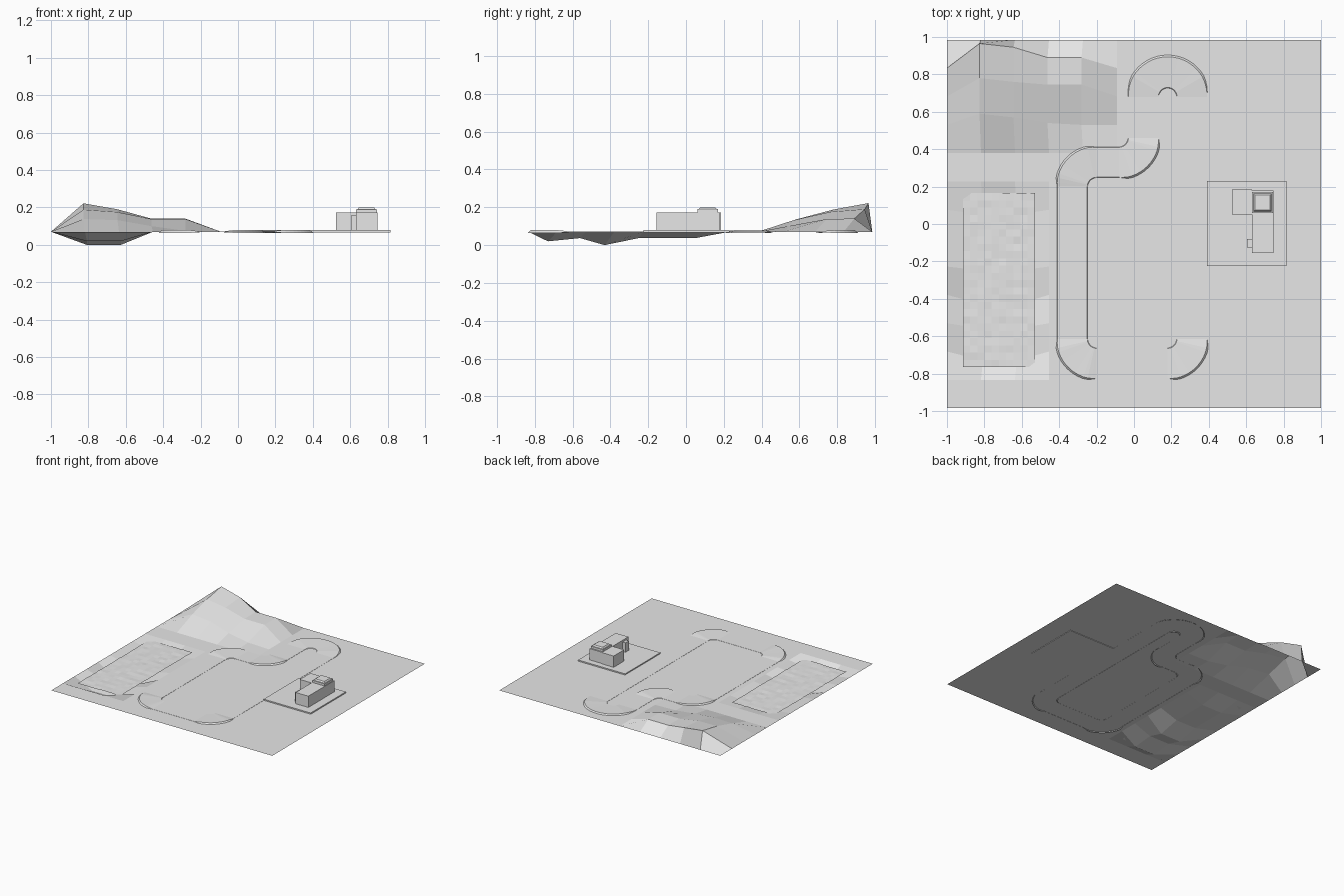
import bpy
import bmesh
import math
import random

random.seed(4)
old = bpy.data.objects.get("Cube")
if old:
    bpy.data.objects.remove(old, do_unlink=True)

grey = bpy.data.materials.new("plain_grey")
grey.use_nodes = True
grey.diffuse_color = (0.8, 0.8, 0.8, 1)
grey.node_tree.nodes["Principled BSDF"].inputs["Base Color"].default_value = (0.8, 0.8, 0.8, 1)

GROUND = 0.07


def finish(name, bm):
    mesh = bpy.data.meshes.new(name)
    bm.to_mesh(mesh)
    bm.free()
    mesh.materials.append(grey)
    obj = bpy.data.objects.new(name, mesh)
    bpy.context.collection.objects.link(obj)
    return obj


def sheet(name, xs, ys, place):
    """Grid of quads; place(column, row, x, y) returns each point."""
    bm = bmesh.new()
    grid = [[bm.verts.new(place(i, j, x, y)) for i, x in enumerate(xs)]
            for j, y in enumerate(ys)]
    for low, high in zip(grid, grid[1:]):
        for i in range(len(xs) - 1):
            bm.faces.new((low[i], low[i + 1], high[i + 1], high[i]))
    return finish(name, bm)


def steps(a, b, n):
    return [a + (b - a) * i / n for i in range(n + 1)]


def box(name, x0, x1, y0, y1, z0, z1, inset=0):
    bm = bmesh.new()
    bmesh.ops.create_cube(bm, size=1)
    for v in bm.verts:
        top = v.co.z > 0
        pull = inset if top else 0
        v.co.x = x1 - pull if v.co.x > 0 else x0 + pull
        v.co.y = y1 - pull if v.co.y > 0 else y0 + pull
        v.co.z = z1 if top else z0
    return finish(name, bm)


# Terrain: hill rows and lake-bed rows as (y, heights or depth)
hill = {
    10: ((0.59, 0.57, 0.54, 0.53), (0.138, 0.132, 0.10, 0.075)),
    11: ((0.78, 0.76, 0.745, 0.745), (0.188, 0.175, 0.138, 0.138)),
    12: ((0.965, 0.945, 0.89, 0.89), (0.222, 0.19, 0.14, 0.14)),
}
lake = {2: (-0.73, 0.02), 3: (-0.56, 0.037), 4: (-0.43, 0.0),
        5: (-0.25, 0.037), 6: (-0.09, 0.037), 7: (0.05, 0.037)}


def terrain(i, j, x, y):
    if j in hill and 1 <= i <= 4:
        return (x - 0.008, hill[j][0][i - 1], hill[j][1][i - 1])
    if j in lake and i in (1, 2):
        return (x + 0.01, lake[j][0], lake[j][1])
    return (x, y, GROUND)


sheet("terrain", steps(-1, 1, 11), steps(-0.985, 0.985, 13), terrain)

# Rippled lake surface
sheet("lake_water", steps(-0.915, -0.53, 10), steps(-0.765, 0.165, 24),
      lambda i, j, x, y: (x, y, GROUND - 0.003 + random.uniform(-0.002, 0.002)))

# Track corners: centre, start angle, sweep in degrees
R, HALF = 0.13, 0.08
corners = [(0.18, 0.68, 0, 180), (-0.08, 0.46, 0, -90), (-0.2, 0.2, 90, 90),
           (-0.2, -0.615, 180, 90), (0.18, -0.615, 270, 90)]
bm = bmesh.new()
rings = []
for cx, cy, start, sweep in corners:
    count = 24 if sweep > 90 else 14
    for k in range(count + 1):
        t = k / count
        a = math.radians(start + sweep * t)
        bank = min(1, 2 * math.sin(math.pi * t)) if 0 < k < count else 0
        outer, inner = R + HALF + 0.004 * bank, R - HALF
        section = [(outer + 0.015 * bank + 0.001, GROUND - 0.001 - 0.005 * bank),
                   (outer, GROUND + 0.001 + 0.008 * bank),
                   (inner, GROUND + 0.001 + 0.002 * bank),
                   (inner - 0.008 * bank - 0.001, GROUND - 0.001 - 0.004 * bank)]
        if sweep < 0:
            section.reverse()
        rings.append([bm.verts.new((cx + r * math.cos(a), cy + r * math.sin(a), z))
                      for r, z in section])
for a, b in zip(rings, rings[1:] + rings[:1]):
    for k in range(3):
        bm.faces.new((a[k], b[k], b[k + 1], a[k + 1]))
bmesh.ops.recalc_face_normals(bm, faces=bm.faces)
if sum(f.normal.z * f.calc_area() for f in bm.faces) < 0:
    bmesh.ops.reverse_faces(bm, faces=bm.faces)
finish("race_track", bm)

# Building on its raised pad
box("building_pad", 0.39, 0.815, -0.225, 0.23, 0.066, 0.08)
box("main_hall", 0.63, 0.745, -0.155, 0.18, 0.08, 0.172)
box("side_wing", 0.525, 0.63, 0.05, 0.185, 0.08, 0.172)
box("entrance_porch", 0.605, 0.63, -0.125, -0.08, 0.08, 0.157)
box("roof_room", 0.632, 0.742, 0.06, 0.17, 0.172, 0.19)
box("roof_cap", 0.638, 0.736, 0.068, 0.162, 0.19, 0.2, 0.008)
